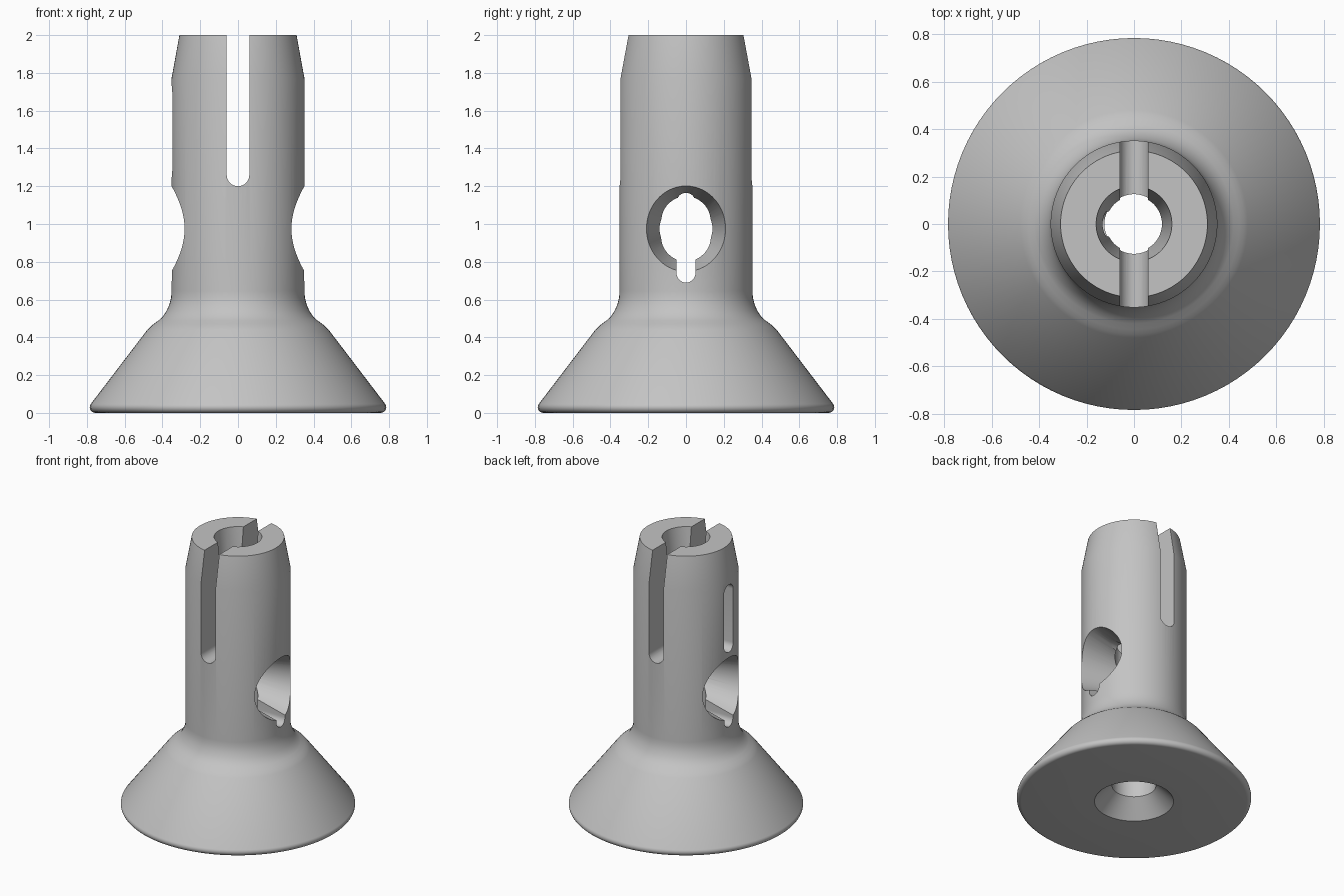
import bpy, bmesh, math
from mathutils import Matrix

if "Cube" in bpy.data.objects:
    bpy.data.objects.remove(bpy.data.objects["Cube"], do_unlink=True)

# Single grey material
grey = bpy.data.materials.new("plain_grey")
grey.use_nodes = True
colour = (0.55, 0.55, 0.55, 1)
grey.diffuse_color = colour
grey.node_tree.nodes["Principled BSDF"].inputs["Base Color"].default_value = colour


def finish(bm, name):
    bmesh.ops.recalc_face_normals(bm, faces=bm.faces)
    mesh = bpy.data.meshes.new(name)
    bm.to_mesh(mesh)
    bm.free()
    mesh.materials.append(grey)
    obj = bpy.data.objects.new(name, mesh)
    bpy.context.collection.objects.link(obj)
    return obj


def lathe(name, profile, closed, segments=96):
    """Revolve (radius, height) points about z; open profiles get end caps."""
    bm = bmesh.new()
    rings = []
    for r, z in profile:
        angles = [2 * math.pi * i / segments for i in range(segments)]
        rings.append([bm.verts.new((r * math.cos(a), r * math.sin(a), z)) for a in angles])
    pairs = list(zip(rings, rings[1:]))
    if closed:
        pairs.append((rings[-1], rings[0]))
    else:
        bm.faces.new(rings[0])
        bm.faces.new(rings[-1])
    for low, high in pairs:
        for i in range(segments):
            j = (i + 1) % segments
            bm.faces.new((low[i], low[j], high[j], high[i]))
    return finish(bm, name)


def stadium(name, half_width, z0, z1, x0, x1, turn=0):
    """Upright rounded slot, extruded along x, then turned about z."""
    bm = bmesh.new()
    steps = 16
    points = []
    for centre, start in ((z1 - half_width, 0), (z0 + half_width, math.pi)):
        for i in range(steps + 1):
            a = start + math.pi * i / steps
            points.append((half_width * math.cos(a), centre + half_width * math.sin(a)))
    ends = [[bm.verts.new((x, y, z)) for y, z in points] for x in (x0, x1)]
    for end in ends:
        bm.faces.new(end)
    for i in range(len(points)):
        j = (i + 1) % len(points)
        bm.faces.new((ends[0][i], ends[0][j], ends[1][j], ends[1][i]))
    bm.transform(Matrix.Rotation(turn, 4, "Z"))
    return finish(bm, name)


# Flared foot, filleted neck and chamfered post, with a tapered central bore
rim = [(0.755 + 0.03 * math.sin(a), 0.03 - 0.03 * math.cos(a))
       for a in (math.radians(d) for d in range(0, 127, 18))]
neck = [(0.48, 0.44), (0.465, 0.455), (0.445, 0.472), (0.42, 0.49), (0.398, 0.51),
        (0.378, 0.54), (0.363, 0.575), (0.354, 0.61), (0.352, 0.645)]
post = [(0.352, 1.77), (0.31, 2.0)]
bore = [(0.16, 2.0), (0.118, 1.6), (0.147, 0.12), (0.265, 0.0)]
body = lathe("flared_post", rim + neck + post + bore, True)

# Cross hole, widening towards both sides
hole = lathe("cross_hole_cutter", [(0.2625, -0.5), (0.14, 0), (0.2625, 0.5)], False, 64)
hole.data.transform(Matrix.Translation((0, 0, 0.975)) @ Matrix.Rotation(math.pi / 2, 4, "Y"))

cutters = [
    hole,
    stadium("key_slot_cutter", 0.05, 0.69, 1.165, -0.6, 0.6),
    stadium("top_slot_cutter", 0.06, 1.2, 2.3, -0.6, 0.6, math.pi / 2),
    stadium("side_window_cutter", 0.053, 1.24, 1.74, -0.6, -0.05),
]

# Cut the openings
bpy.ops.object.select_all(action="DESELECT")
bpy.context.view_layer.objects.active = body
body.select_set(True)
for cutter in cutters:
    cutter.hide_render = True
    cut = body.modifiers.new(cutter.name, "BOOLEAN")
    cut.operation = "DIFFERENCE"
    cut.solver = "EXACT"
    cut.object = cutter
    bpy.ops.object.modifier_apply(modifier=cut.name)
    bpy.data.objects.remove(cutter, do_unlink=True)

bpy.ops.object.shade_smooth_by_angle(angle=math.radians(25))
